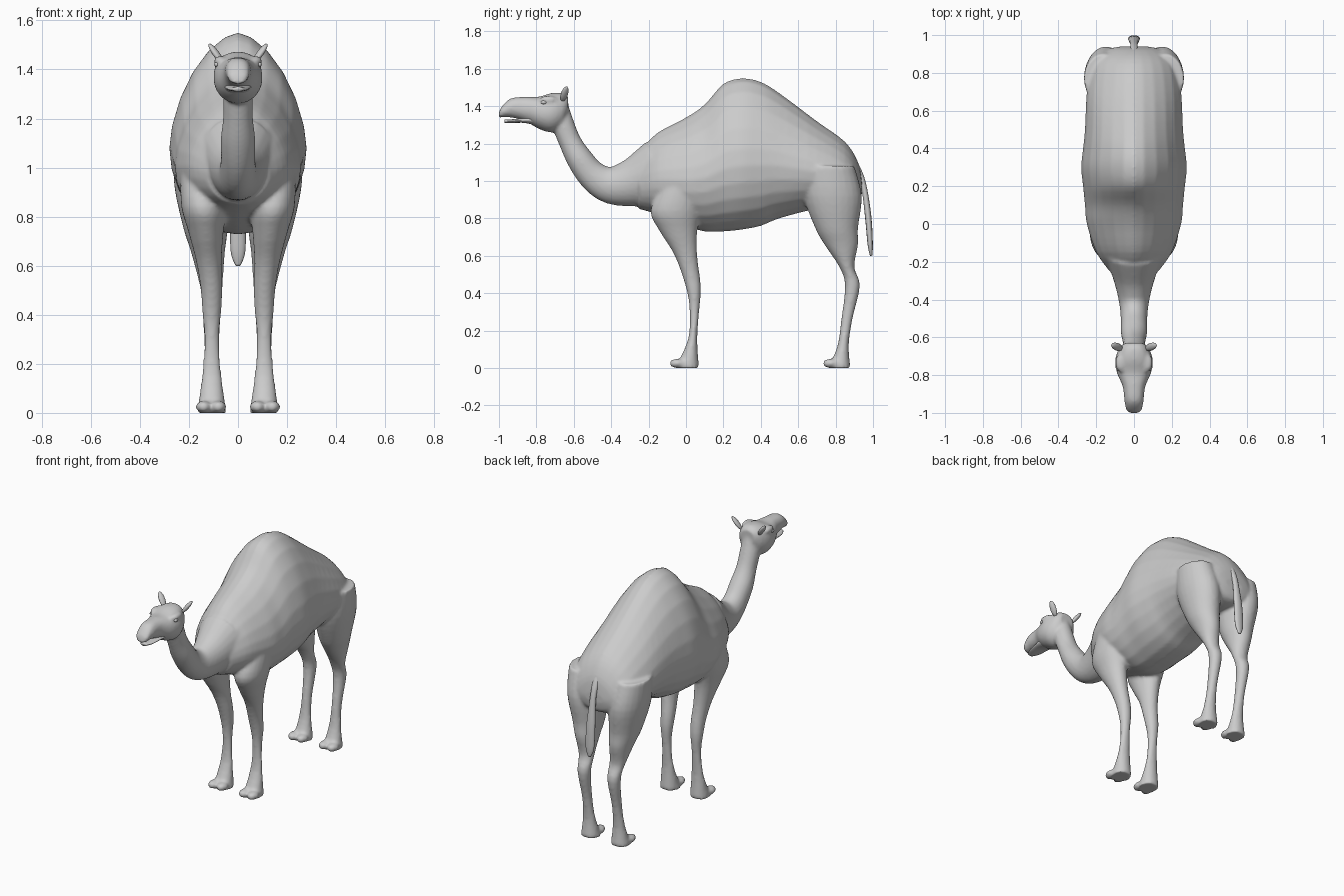
import bpy
import bmesh
import math
from mathutils import Vector, Matrix

default_cube = bpy.data.objects.get("Cube")
if default_cube:
    bpy.data.objects.remove(default_cube, do_unlink=True)

# One plain grey hide
hide = bpy.data.materials.new("grey_hide")
hide.use_nodes = True
grey = (0.6, 0.6, 0.6, 1)
hide.diffuse_color = grey
hide.node_tree.nodes["Principled BSDF"].inputs["Base Color"].default_value = grey


def spline(rows, steps):
    """Interpolate smoothly through rows of numbers."""
    padded = [rows[0]] + rows + [rows[-1]]
    result = []
    for before, start, end, after in zip(padded, padded[1:], padded[2:], padded[3:]):
        for step in range(steps):
            t = step / steps
            ease = t * t * (3 - 2 * t)
            result.append([
                b + (c - b) * ease + t * (1 - t) * ((1 - t) * (c - a) - t * (d - b)) / 2
                for a, b, c, d in zip(before, start, end, after)])
    return result + [rows[-1]]


def upright(rows, steps=4):
    """Vertical slices from rows of y, top, bottom, half width."""
    return [(Vector((0, y, top)), Vector((0, y, bottom)), width)
            for y, top, bottom, width in spline(rows, steps)]


def level(rows, side, steps=4):
    """Horizontal leg slices from rows of z, front, rear, half width."""
    slices = []
    for z, front, rear, width in spline(rows, steps):
        x = side * (0.107 + max(0, z - 0.5) * 0.1)
        slices.append((Vector((x, front, z)), Vector((x, rear, z)), width))
    return slices


def along(rows, steps=4):
    """Slices square to a path from rows of y, z, half depth, half width."""
    rows = spline(rows, steps)
    slices = []
    for i, (y, z, depth, width) in enumerate(rows):
        behind, ahead = rows[max(i - 1, 0)], rows[min(i + 1, len(rows) - 1)]
        normal = Vector((0, ahead[1] - behind[1], behind[0] - ahead[0])).normalized()
        centre = Vector((0, y, z))
        slices.append((centre + normal * depth, centre - normal * depth, width))
    return slices


def loft(bm, slices, middle=0.5, power=2, count=24):
    """Skin a row of slices; power shapes the upper half of each slice."""
    loops = []
    for first, second, width in slices:
        centre = second.lerp(first, middle)
        loop = []
        for k in range(count):
            angle = math.tau * k / count
            c, s = math.cos(angle), math.sin(angle)
            bend = 2 / power if s > 0 else 1
            reach = (first if s > 0 else second) - centre
            point = centre + reach * abs(s) ** bend
            point.x += math.copysign(abs(c) ** bend, c) * width
            loop.append(bm.verts.new(point))
        loops.append(loop)
    for low, high in zip(loops, loops[1:]):
        for k in range(count):
            j = (k + 1) % count
            bm.faces.new((low[k], low[j], high[j], high[k]))
    bm.faces.new(loops[0])
    bm.faces.new(loops[-1])


def ball(bm, centre, radii, axis=(0, 0, 1)):
    """Ellipsoid whose long direction points along axis."""
    turn = Vector(axis).to_track_quat('Z', 'Y').to_matrix().to_4x4()
    matrix = Matrix.Translation(centre) @ turn @ Matrix.Diagonal((*radii, 1))
    bmesh.ops.create_uvsphere(bm, u_segments=16, v_segments=10, radius=1, matrix=matrix)


def finish(bm, name):
    """Turn a finished bmesh into a smooth, coloured object."""
    bmesh.ops.recalc_face_normals(bm, faces=bm.faces[:])
    for face in bm.faces:
        face.smooth = True
    mesh = bpy.data.meshes.new(name)
    bm.to_mesh(mesh)
    bm.free()
    mesh.materials.append(hide)
    obj = bpy.data.objects.new(name, mesh)
    bpy.context.collection.objects.link(obj)
    return obj


# Body: trunk with hump, neck, head and legs blended into one skin
bm = bmesh.new()
trunk = [
    (-.25, 1.16, .85, .13),
    (-.15, 1.26, .82, .2),
    (0, 1.34, .76, .25),
    (.1, 1.41, .73, .26),
    (.2, 1.52, .73, .27),
    (.3, 1.55, .74, .28),
    (.4, 1.53, .76, .27),
    (.5, 1.47, .8, .26),
    (.7, 1.32, .85, .25),
    (.85, 1.21, .85, .22),
    (.92, 1.1, .87, .15),
    (.94, 1, .93, .07),
]
loft(bm, upright(trunk), middle=0.42, power=1.65)
neck = [
    (-.15, 1.04, .18, .16),
    (-.29, .99, .13, .11),
    (-.41, .98, .1, .08),
    (-.5, 1.03, .08, .07),
    (-.57, 1.12, .07, .07),
    (-.62, 1.21, .06, .06),
    (-.66, 1.31, .06, .06),
    (-.69, 1.4, .06, .05),
]
loft(bm, along(neck))
head = [
    (-.63, 1.45, 1.36, .05),
    (-.66, 1.47, 1.29, .08),
    (-.72, 1.47, 1.26, .1),
    (-.79, 1.45, 1.28, .09),
    (-.86, 1.45, 1.32, .06),
    (-.94, 1.44, 1.34, .05),
    (-.99, 1.39, 1.34, .04),
    (-1, 1.36, 1.34, .02),
]
loft(bm, upright(head), power=2.3)
fore_leg = [
    (.98, -.13, .1, .08),
    (.84, -.19, .08, .09),
    (.73, -.14, .06, .07),
    (.6, -.06, .06, .05),
    (.43, 0, .08, .04),
    (.3, .02, .07, .03),
    (.15, .01, .06, .04),
    (0, -.06, .07, .06),
]
hind_leg = [
    (1.08, .64, .9, .1),
    (.92, .63, .94, .11),
    (.75, .69, .92, .09),
    (.66, .74, .92, .07),
    (.54, .82, .9, .05),
    (.44, .85, .93, .04),
    (.26, .83, .89, .03),
    (.12, .81, .87, .04),
    (0, .76, .88, .06),
]
for side in (-1, 1):
    ball(bm, (side * .07, -.735, 1.435), (.03, .05, .02))  # brow
    for leg in (fore_leg, hind_leg):
        loft(bm, level(leg, side))
        sole_front = leg[-1][1]
        for spread in (-.03, .03):  # two toes
            ball(bm, (side * .11 + spread, sole_front + .015, .025), (.033, .045, .025))
body = finish(bm, "body")
remesh = body.modifiers.new("blend", 'REMESH')
remesh.mode = 'VOXEL'
remesh.voxel_size = 0.01
remesh.use_smooth_shade = True
soften = body.modifiers.new("soften", 'SMOOTH')
soften.factor = 0.5
soften.iterations = 5

# Lower jaw, leaving a crease for the mouth
bm = bmesh.new()
jaw = [
    (-.78, 1.37, 1.29, .06),
    (-.86, 1.34, 1.31, .05),
    (-.93, 1.33, 1.31, .04),
    (-.97, 1.33, 1.31, .02),
]
loft(bm, upright(jaw))
finish(bm, "lower_jaw")

# Tail, widest near its tuft
bm = bmesh.new()
tail = [
    (.88, 1.13, .02, .02),
    (.93, 1.04, .015, .02),
    (.955, .95, .015, .02),
    (.975, .8, .017, .03),
    (.985, .66, .014, .03),
    (.99, .6, .006, .01),
]
loft(bm, along(tail), count=12)
finish(bm, "tail")

# Ears and eyes
for side, label in ((1, "left"), (-1, "right")):
    bm = bmesh.new()
    ball(bm, (side * .09, -.65, 1.465), (.02, .013, .05), (side * .05, .02, .07))
    finish(bm, label + "_ear")
    bm = bmesh.new()
    ball(bm, (side * .087, -.76, 1.42), (.01, .016, .01))
    finish(bm, label + "_eye")
